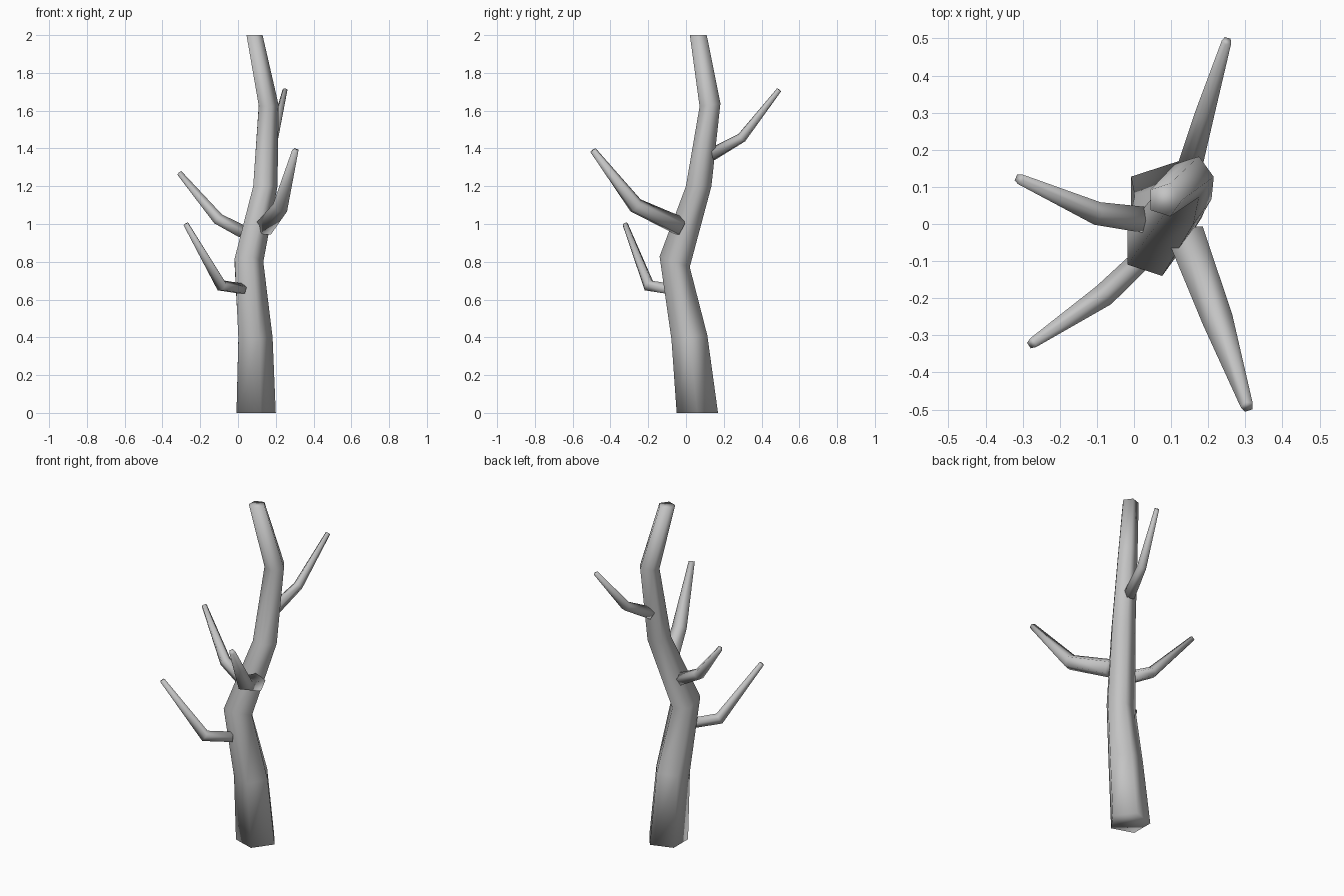
import bpy, bmesh, math
from mathutils import Vector

cube = bpy.data.objects.get("Cube")
if cube:
    bpy.data.objects.remove(cube, do_unlink=True)

SIDES = 5

bark = bpy.data.materials.new("grey bark")
bark.use_nodes = True
GREY = (0.55, 0.55, 0.55, 1)
bark.diffuse_color = GREY
bark.node_tree.nodes["Principled BSDF"].inputs["Base Color"].default_value = GREY


def tapered_limb(name, rings):
    """Skin a list of rings, each a list of points, into a capped limb."""
    bm = bmesh.new()
    loops = [[bm.verts.new(p) for p in ring] for ring in rings]
    for low, high in zip(loops, loops[1:]):
        for i in range(SIDES):
            j = (i + 1) % SIDES
            bm.faces.new((low[i], low[j], high[j], high[i]))
    bm.faces.new(loops[0][::-1])
    bm.faces.new(loops[-1])
    bmesh.ops.recalc_face_normals(bm, faces=bm.faces)
    for face in bm.faces:
        face.smooth = True
    mesh = bpy.data.meshes.new(name)
    bm.to_mesh(mesh)
    bm.free()
    mesh.materials.append(bark)
    obj = bpy.data.objects.new(name, mesh)
    bpy.context.collection.objects.link(obj)
    return obj


def trunk_ring(x, y, z, radius, lean):
    """Pentagon around the trunk, its height sloping along y by lean."""
    ring = []
    for i in range(SIDES):
        a = math.tau * i / SIDES
        dy = radius * math.sin(a)
        ring.append((x + radius * math.cos(a), y + dy, z + lean * dy))
    return ring


def branch_rings(points, radii):
    """Pentagons square to the path, mitred at the elbow."""
    pts = [Vector(p) for p in points]
    rings = []
    for k, p in enumerate(pts):
        into = (p - pts[max(k - 1, 0)]).normalized()
        out = (pts[min(k + 1, len(pts) - 1)] - p).normalized()
        along = (into + out).normalized()
        side = along.cross(Vector((0, 0, 1))).normalized()
        up = side.cross(along)
        rings.append([p + radii[k] * (side * math.sin(a) + up * math.cos(a))
                      for a in (math.tau * i / SIDES for i in range(SIDES))])
    return rings


# Trunk: x, y, z, radius, lean
trunk = [
    (0.085, 0.06, 0.0, 0.115, 0),
    (0.083, 0.018, 0.4, 0.10, 0.1),
    (0.05, -0.06, 0.8, 0.084, -0.35),
    (0.138, 0.067, 1.2, 0.071, 0),
    (0.157, 0.127, 1.63, 0.058, 0.15),
    (0.083, 0.065, 2.0, 0.047, 0),
]
tapered_limb("trunk", [trunk_ring(*r) for r in trunk])

# Branches: start, elbow, tip, then the radius at each
branches = {
    "front_left_branch": (((0.14, -0.03, 0.985), (0.228, -0.265, 1.095), (0.305, -0.492, 1.39)),
                          (0.053, 0.044, 0.018)),
    "right_branch": (((0.022, 0.012, 0.957), (-0.105, 0.03, 1.025), (-0.31, 0.122, 1.27)),
                     (0.037, 0.033, 0.015)),
    "front_right_branch": (((0.025, -0.09, 0.655), (-0.085, -0.195, 0.672), (-0.275, -0.322, 1.0)),
                           (0.03, 0.033, 0.015)),
    "back_branch": (((0.145, 0.135, 1.365), (0.19, 0.295, 1.455), (0.25, 0.493, 1.71)),
                    (0.036, 0.028, 0.014)),
}
for name, (points, radii) in branches.items():
    tapered_limb(name, branch_rings(points, radii))
